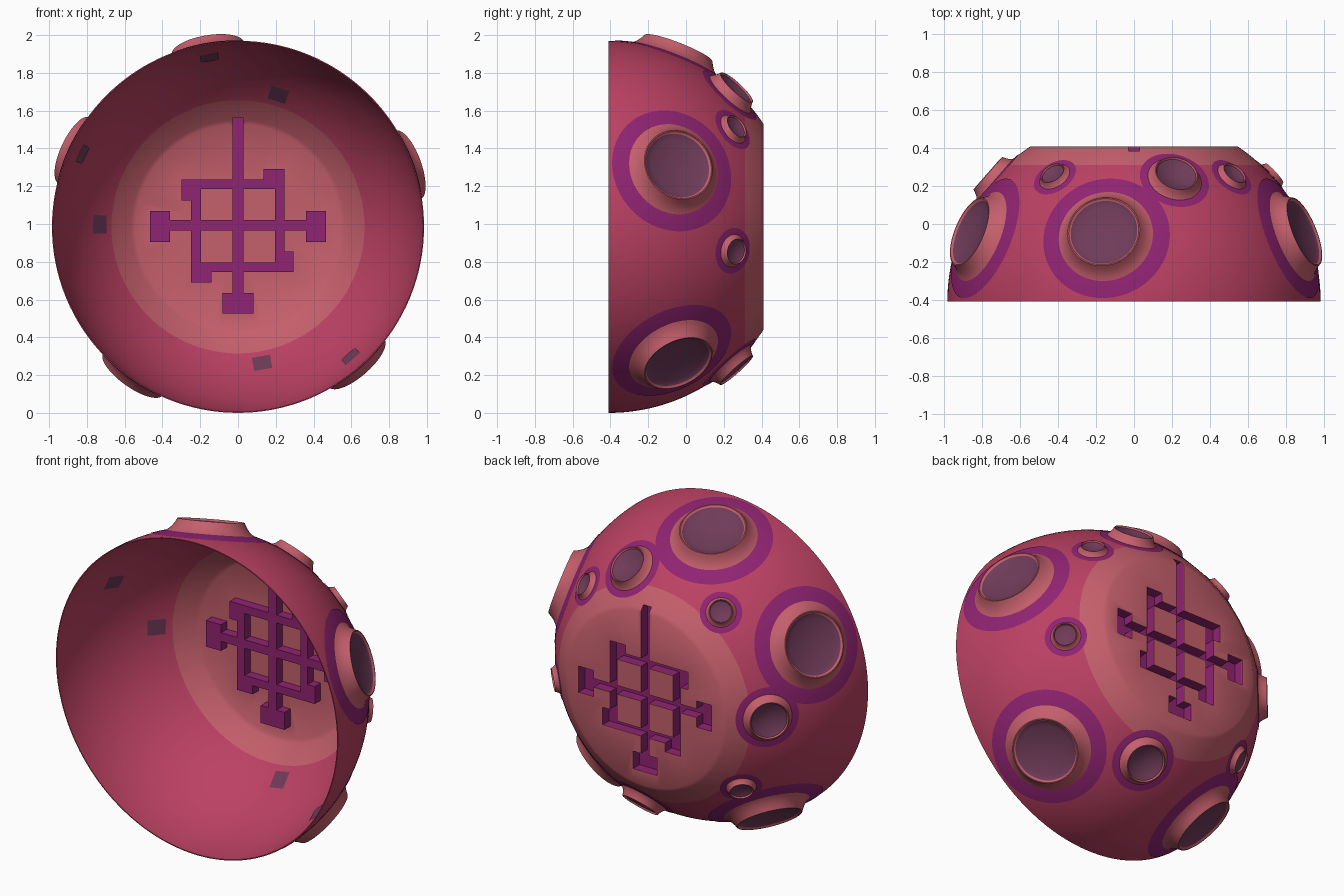
import bpy, bmesh, math
from mathutils import Vector

if "Cube" in bpy.data.objects:
    bpy.data.objects.remove(bpy.data.objects["Cube"])

R, T = 0.985, 0.006                   # shell radius and thickness
C = Vector((0, -0.41, 0.985))         # centre of the dome
FLAT, DISC_R, BAND_R, DEPTH = 0.82, 0.546, 0.67, 0.065


def mat(name, c):
    m = bpy.data.materials.new(name)
    m.diffuse_color = (*c, 1)
    m.use_nodes = True
    m.node_tree.nodes["Principled BSDF"].inputs["Base Color"].default_value = m.diffuse_color
    return m


CRIMSON = mat("crimson", (0.50, 0.053, 0.125))
SALMON = mat("salmon", (0.56, 0.115, 0.15))
MAGENTA = mat("magenta", (0.28, 0.017, 0.168))
PLUM = mat("dark plum", (0.16, 0.044, 0.10))


def finish(name, bm, mats, smooth=True):
    bmesh.ops.recalc_face_normals(bm, faces=bm.faces)
    me = bpy.data.meshes.new(name)
    bm.to_mesh(me)
    bm.free()
    for m in mats:
        me.materials.append(m)
    ob = bpy.data.objects.new(name, me)
    bpy.context.collection.objects.link(ob)
    if smooth:
        smooth_it(ob)
    return ob


def smooth_it(ob):
    bpy.ops.object.select_all(action='DESELECT')
    ob.select_set(True)
    bpy.context.view_layer.objects.active = ob
    bpy.ops.object.shade_smooth_by_angle(angle=math.radians(35))


def revolve(bm, axis, prof, mi, n=64, closed=False):
    """Turn (radius, height) points about an axis through the dome centre.
    mi(i) gives the material of the strip after point i."""
    axis = axis.normalized()
    s = axis.orthogonal().normalized()
    t = axis.cross(s)
    rings = []
    for r, h in prof:
        if r < 1e-6:
            rings.append([bm.verts.new(C + axis * h)] * n)
        else:
            rings.append([bm.verts.new(C + axis * h + r * (
                s * math.cos(2 * math.pi * k / n) + t * math.sin(2 * math.pi * k / n)))
                for k in range(n)])
    pairs = list(zip(rings, rings[1:]))
    if closed:
        pairs.append((rings[-1], rings[0]))
    for i, (a, b) in enumerate(pairs):
        for k in range(n):
            q = [a[k], a[(k + 1) % n], b[(k + 1) % n], b[k]]
            q = list(dict.fromkeys(q))
            if len(q) > 2:
                bm.faces.new(q).material_index = mi(i)


def arc(rad, r0, r1, n):
    """Points on a sphere between two radii from the axis."""
    a0, a1 = math.asin(r0 / rad), math.asin(r1 / rad)
    return [(rad * math.sin(a0 + (a1 - a0) * k / n), rad * math.cos(a0 + (a1 - a0) * k / n))
            for k in range(n + 1)]


# --- Dome shell: thin closed solid, open to the front, flat disc at the back
Y = Vector((0, 1, 0))
ri = R - T
inner_edge = math.sqrt(ri ** 2 - (FLAT - T) ** 2)
outer = [(0, FLAT)] + arc(R, DISC_R, BAND_R, 6) + arc(R, BAND_R, R, 36)[1:]
inner = arc(ri, ri, BAND_R, 36) + arc(ri, BAND_R, inner_edge, 6)[1:] + [(0, FLAT - T)]
prof = outer + inner


def shell_mat(i):
    a, b = prof[i], prof[i + 1]
    return 1 if (a[0] + b[0]) / 2 < BAND_R else 0


bm = bmesh.new()
revolve(bm, Y, prof, shell_mat, n=128)
shell = finish("dome_shell", bm, [CRIMSON, SALMON], False)

# --- Channel layout on the disc: x0, x1, z0, z1
RECTS = [(-.028, .028, .525, 1.565), (-.083, .083, .525, .635),
         (-.465, .465, .965, 1.02), (-.465, -.36, .905, 1.07), (.36, .465, .905, 1.07),
         (-.25, -.195, .69, 1.235), (-.30, .245, 1.185, 1.235), (-.30, -.195, 1.125, 1.235),
         (.135, .245, 1.185, 1.29), (.195, .245, .745, 1.29),
         (-.25, .295, .745, .795), (.195, .295, .745, .855), (-.25, -.14, .69, .795)]
xs = sorted({v for r in RECTS for v in r[:2]})
zs = sorted({v for r in RECTS for v in r[2:]} | {1.53})


def inside(i, j):
    if not (0 <= i < len(xs) - 1 and 0 <= j < len(zs) - 1):
        return False
    x, z = (xs[i] + xs[i + 1]) / 2, (zs[j] + zs[j + 1]) / 2
    return any(a < x < b and c < z < d for a, b, c, d in RECTS)


def channels(name, top, lid):
    """Floor and walls of the channels; lid closes them into a solid."""
    bm = bmesh.new()
    cache = {}

    def v(i, j, up):
        if (i, j, up) not in cache:
            r = math.hypot(xs[i], zs[j] - C.z)
            y = C.y + FLAT - DEPTH
            if up:
                y = top if lid else min(top, C.y + math.sqrt(R * R - r * r))
            cache[i, j, up] = bm.verts.new((xs[i], y, zs[j]))
        return cache[i, j, up]

    for i in range(len(xs) - 1):
        for j in range(len(zs) - 1):
            if not inside(i, j):
                continue
            c = [(i, j), (i + 1, j), (i + 1, j + 1), (i, j + 1)]
            for up in ([0, 1] if lid else [0]):
                bm.faces.new([v(*p, up) for p in c])
            for k, (di, dj) in enumerate([(0, -1), (1, 0), (0, 1), (-1, 0)]):
                if not inside(i + di, j + dj):
                    p, q = c[k], c[(k + 1) % 4]
                    bm.faces.new([v(*p, 0), v(*q, 0), v(*q, 1), v(*p, 1)])
    return finish(name, bm, [MAGENTA], False)


# Cut the channel openings through the shell, then line them
cutter = channels("channel_cutter", 0.5, True)
cutter.hide_render = True
mod = shell.modifiers.new("cut", 'BOOLEAN')
mod.operation, mod.solver, mod.object = 'DIFFERENCE', 'EXACT', cutter
bpy.context.view_layer.objects.active = shell
bpy.ops.object.modifier_apply(modifier="cut")
bpy.data.objects.remove(cutter)
smooth_it(shell)
channels("disc_channels", C.y + FLAT, False)


# --- Craters: painted ring, flared rim, shallow dish
def crater(name, angle, uy, rim, base, ring0, ring1, top):
    a = math.radians(angle)
    s = math.sqrt(1 - uy * uy)
    u = Vector((s * math.cos(a), uy, s * math.sin(a)))
    bm = bmesh.new()
    revolve(bm, u, arc(R + .003, ring0 - .02, ring1, 6), lambda i: 0)
    finish(name + "_ring", bm, [MAGENTA])
    b = math.sqrt(R * R - base * base) - .001
    w, h = base - rim, top - b
    lip = rim * .92
    cone = [(base, b), (base - .3 * w, b + .18 * h), (base - .6 * w, b + .42 * h),
            (base - .85 * w, b + .75 * h), (rim, top), (rim * .97, top), (lip, top - .01)]
    low = R + .005
    dish = [(lip * k / 6, low + (top - .01 - low) * (k / 6) ** 2) for k in range(5, -1, -1)]
    n = len(cone) - 1
    bm = bmesh.new()
    revolve(bm, u, cone + dish, lambda i: 0 if i < n else 1)
    finish(name, bm, [SALMON, PLUM])
    return u


BIG = (0.36, .193, .262, .255, .338, 1.027)
MED = (0.66, .115, .15, .145, .187, 1.027)
SMALL = (0.67, .068, .093, .092, .122, 1.014)
marks = []
for size, spec, angles in (("large", BIG, (20, 99.6, 155, 234.5, 311)),
                           ("medium", MED, (73, 179, 280)),
                           ("small", SMALL, (45, 125, 220, 350))):
    for k, ang in enumerate(angles):
        u = crater(f"{size}_crater_{k + 1}", ang, *spec)
        if ang in (99.6, 155, 311, 73, 179, 280):
            marks.append(u)

# --- Small dark marks inside the dome, behind some craters
bm = bmesh.new()
for u in marks:
    s = u.cross(Y).normalized()
    t = u.cross(s)
    bm.faces.new([bm.verts.new(C + (u + s * a * .05 + t * b * .055).normalized() * (ri - .003))
                  for a, b in ((-1, -1), (1, -1), (1, 1), (-1, 1))])
finish("inner_marks", bm, [PLUM], False)
